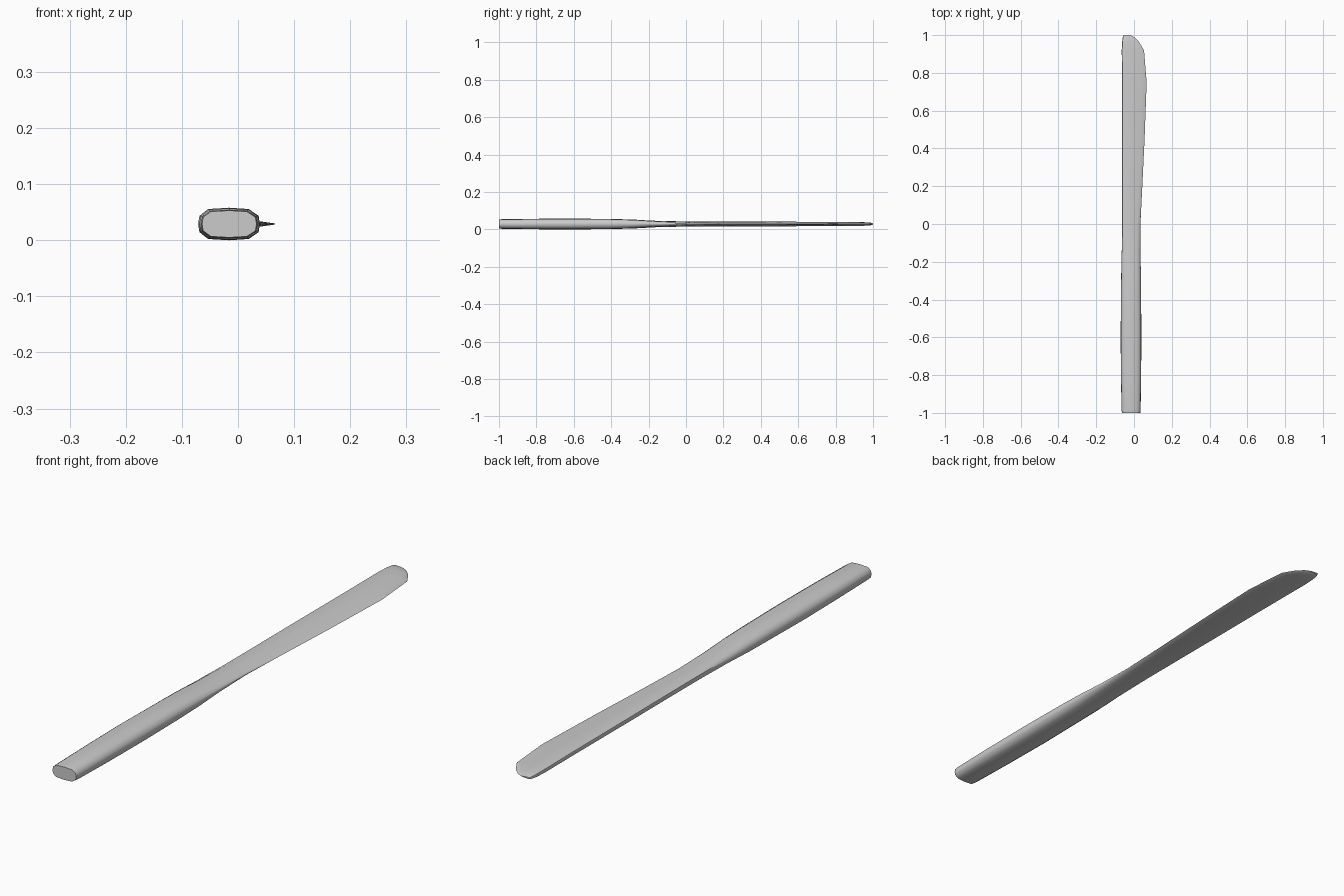
import bpy, bmesh

# Upper half outline of the cross-section: (across, handle height, blade height)
PROFILE = [(0, 0, 0), (0.02, 0.5, 0.6), (0.16, 0.92, 1), (0.5, 1, 0.72),
           (0.82, 0.92, 0.36), (0.98, 0.5, 0.1), (1, 0, 0)]
MID_Z = 0.029

# Stations from handle end to blade tip: y, spine x, edge x, half thickness, blade blend
STATIONS = [
    (-1.0, -0.064, 0.033, 0.024, 0),
    (-0.985, -0.066, 0.035, 0.0255, 0),
    (-0.8, -0.069, 0.038, 0.028, 0),
    (-0.6, -0.071, 0.039, 0.029, 0),
    (-0.4, -0.069, 0.038, 0.027, 0),
    (-0.28, -0.068, 0.037, 0.0245, 0.1),
    (-0.15, -0.065, 0.034, 0.0175, 0.35),
    (0.0, -0.063, 0.034, 0.014, 0.7),
    (0.18, -0.063, 0.043, 0.0132, 1),
    (0.45, -0.064, 0.056, 0.0125, 1),
    (0.75, -0.064, 0.067, 0.0115, 1),
    (0.92, -0.065, 0.053, 0.0105, 1),
    (0.965, -0.063, 0.026, 0.009, 1),
    (0.99, -0.059, 0.0, 0.0065, 1),
    (1.0, -0.055, -0.02, 0.003, 1),
]


def ring(bm, y, x0, x1, h, blend):
    pts = [(x0 + (x1 - x0) * u, h * (a + (b - a) * blend)) for u, a, b in PROFILE]
    loop = pts + [(x, -z) for x, z in pts[-2:0:-1]]
    return [bm.verts.new((x, y, MID_Z + z)) for x, z in loop]


# One-piece table knife lofted through the stations
bm = bmesh.new()
rings = [ring(bm, *s) for s in STATIONS]
n = len(rings[0])
for a, b in zip(rings, rings[1:]):
    for i in range(n):
        j = (i + 1) % n
        bm.faces.new((a[i], a[j], b[j], b[i]))
bm.faces.new(rings[0])
bm.faces.new(rings[-1])
bmesh.ops.recalc_face_normals(bm, faces=bm.faces)

mesh = bpy.data.meshes.new("table_knife")
bm.to_mesh(mesh)
bm.free()
knife = bpy.data.objects.new("table_knife", mesh)
bpy.context.collection.objects.link(knife)
bpy.context.view_layer.objects.active = knife
knife.select_set(True)
bpy.ops.object.shade_smooth_by_angle(angle=0.9)
